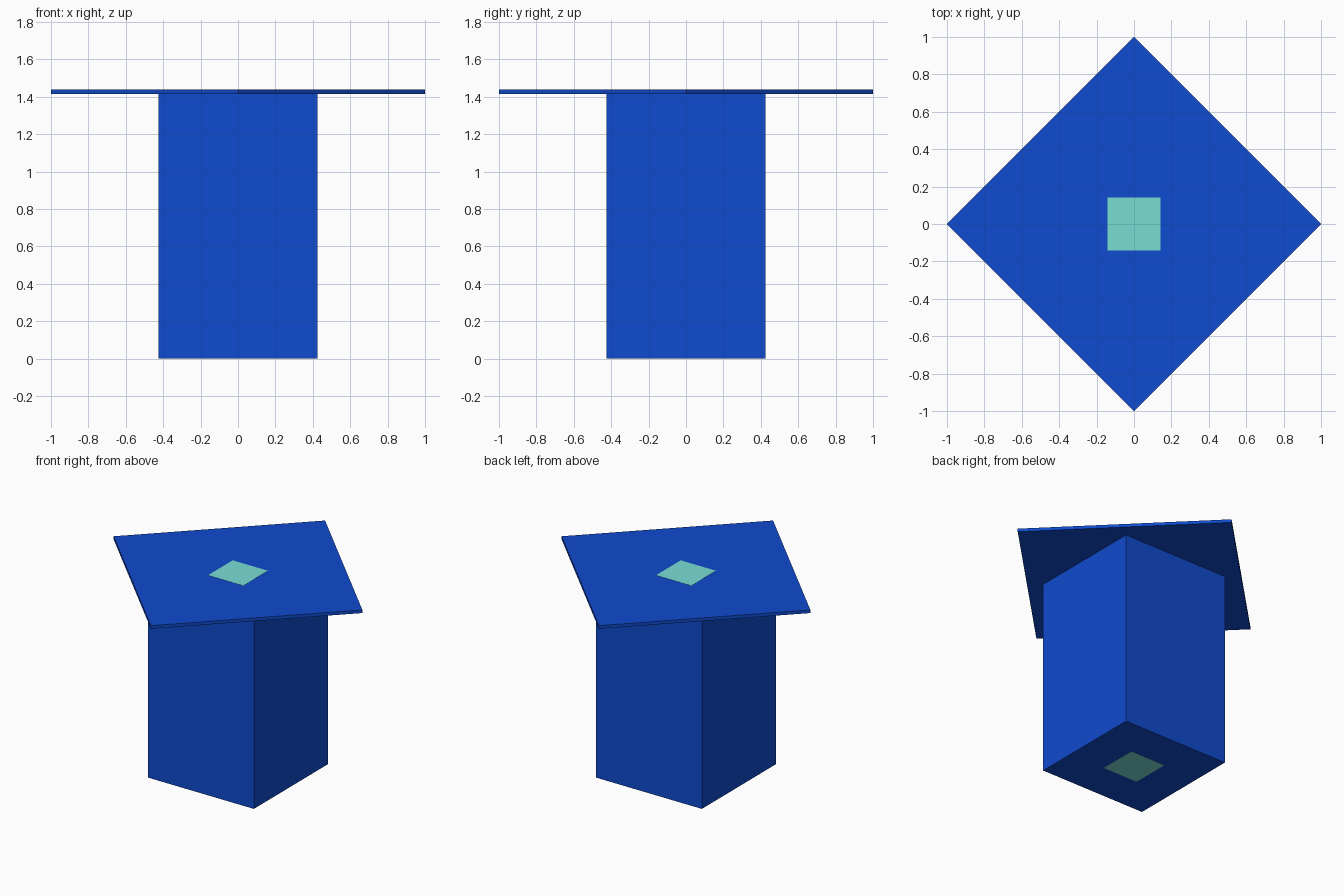
import bpy
from math import radians, sqrt

if "Cube" in bpy.data.objects:
    bpy.data.objects.remove(bpy.data.objects["Cube"])


def material(name, color):
    mat = bpy.data.materials.new(name)
    mat.diffuse_color = color
    mat.use_nodes = True
    mat.node_tree.nodes["Principled BSDF"].inputs["Base Color"].default_value = mat.diffuse_color
    return mat


def block(name, side, z0, z1, mat, turn=0):
    """Square block between two heights, optionally turned about z."""
    bpy.ops.mesh.primitive_cube_add(size=1, location=(0, 0, (z0 + z1) / 2),
                                    rotation=(0, 0, radians(turn)))
    obj = bpy.context.object
    obj.name = name
    obj.scale = (side, side, z1 - z0)
    bpy.ops.object.transform_apply(location=False, rotation=True, scale=True)
    obj.data.materials.append(mat)
    return obj


blue = material("blue", (0.005, 0.07, 0.62, 1))
teal = material("teal", (0.195, 0.716, 0.665, 1))

# Square pillar body
block("pillar", 0.85, 0.001, 1.425, blue)

# Thin square top plate, turned so its corners point along the axes
block("top_plate", sqrt(2), 1.416, 1.439, blue, turn=45)

# Core running through, showing as a square on top and bottom
block("core", 0.283, 0, 1.44, teal)
